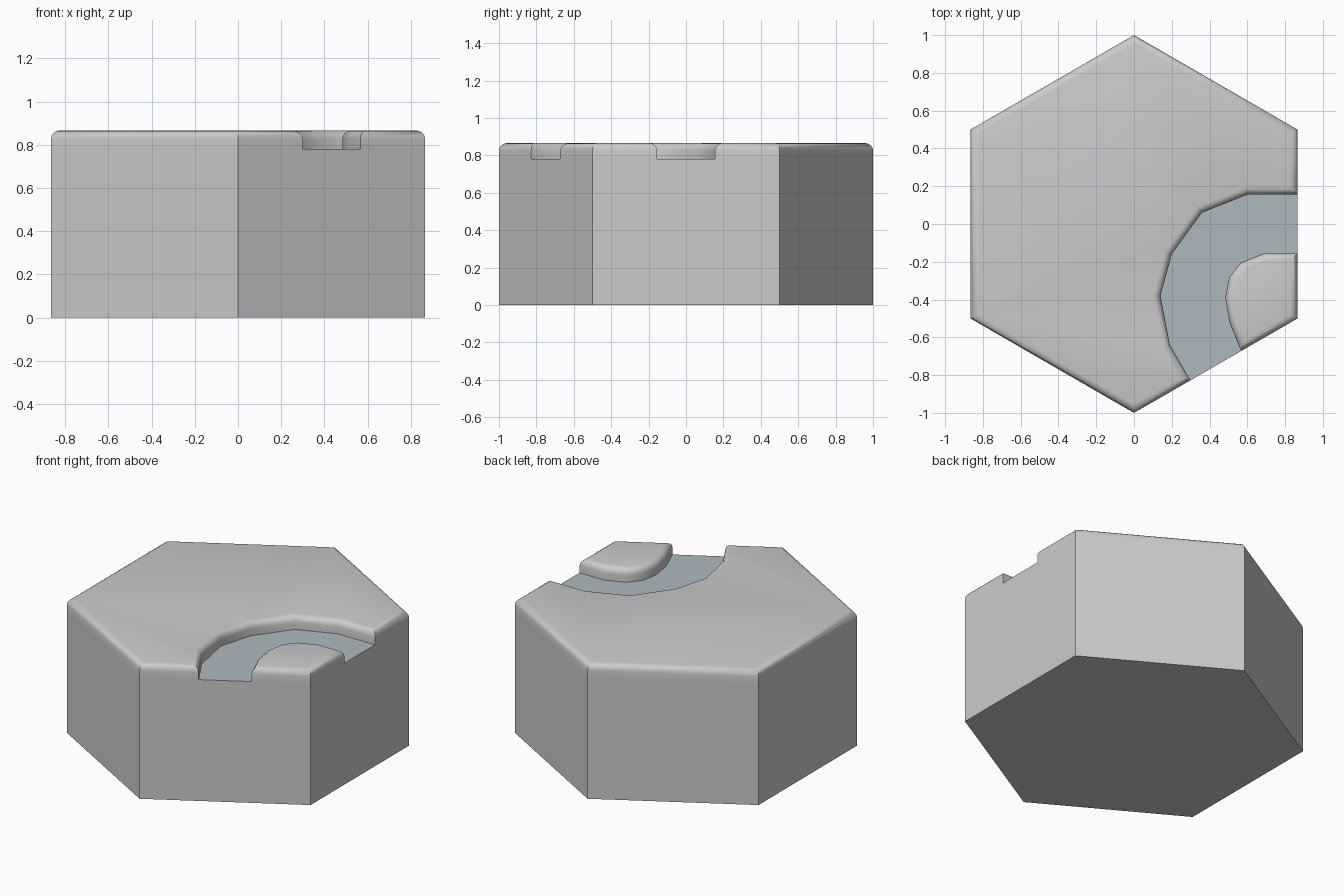
import bpy, bmesh, math
from mathutils import Vector

if "Cube" in bpy.data.objects:
    bpy.data.objects.remove(bpy.data.objects["Cube"])

TOP, FLOOR, R, STEPS = 0.866, 0.78, 0.04, 4

# Hexagon corners, counter-clockwise from the lower right
hexa = [Vector((math.cos(math.radians(a)), math.sin(math.radians(a))))
        for a in range(-30, 330, 60)]

# Road borders, from the right side round to the lower right side
outer = [Vector(p) for p in [(0.866, 0.155), (0.60, 0.155), (0.36, 0.06), (0.20, -0.16),
                             (0.14, -0.38), (0.19, -0.64), (0.299, -0.8275)]]
inner = [Vector(p) for p in [(0.866, -0.155), (0.69, -0.155), (0.565, -0.205), (0.505, -0.28),
                             (0.483, -0.39), (0.505, -0.52), (0.567, -0.6725)]]

land = hexa[1:] + outer[::-1]
island = [hexa[0]] + inner
road = outer + inner[::-1]
outline = [hexa[0], inner[0], outer[0]] + hexa[1:] + [outer[-1], inner[-1]]


def inset(poly, d):
    """Offset a counter-clockwise outline inward with mitred corners."""
    out = []
    for i, p in enumerate(poly):
        a = (p - poly[i - 1]).normalized()
        b = (poly[(i + 1) % len(poly)] - p).normalized()
        na, nb = Vector((-a.y, a.x)), Vector((-b.y, b.x))
        out.append(p + (na + nb) * d / (1 + na.dot(nb)))
    return out


bm = bmesh.new()


def ring(poly, z):
    return [bm.verts.new((p.x, p.y, z)) for p in poly]


def bridge(lo, hi):
    n = len(lo)
    for i in range(n):
        j = (i + 1) % n
        bm.faces.new((lo[i], lo[j], hi[j], hi[i]))


# Hexagonal base
low = ring(outline, 0)
bridge(low, ring(outline, FLOOR))
bm.faces.new(low[::-1])

# Raised land and corner island with rounded rims
for poly in (land, island):
    prev = ring(poly, FLOOR)
    for k in range(STEPS + 1):
        t = math.pi / 2 * k / STEPS
        cur = ring(inset(poly, R * (1 - math.cos(t))), TOP - R + R * math.sin(t))
        bridge(prev, cur)
        prev = cur
    bm.faces.new(prev)

# Sunken road surface
bm.faces.new(ring(road, FLOOR)).material_index = 1

bmesh.ops.remove_doubles(bm, verts=bm.verts, dist=0.0005)
bmesh.ops.recalc_face_normals(bm, faces=bm.faces)
mesh = bpy.data.meshes.new("hex_road_tile")
bm.to_mesh(mesh)
bm.free()

# Plain grey tile and blue-grey road
for name, col in (("tile_grey", (0.8, 0.8, 0.8, 1)), ("road_slate", (0.42, 0.49, 0.52, 1))):
    mat = bpy.data.materials.new(name)
    mat.diffuse_color = col
    mat.use_nodes = True
    mat.node_tree.nodes["Principled BSDF"].inputs["Base Color"].default_value = mat.diffuse_color
    mesh.materials.append(mat)

tile = bpy.data.objects.new("hex_road_tile", mesh)
bpy.context.collection.objects.link(tile)
bpy.context.view_layer.objects.active = tile
tile.select_set(True)
bpy.ops.object.shade_smooth_by_angle(angle=math.radians(40))
